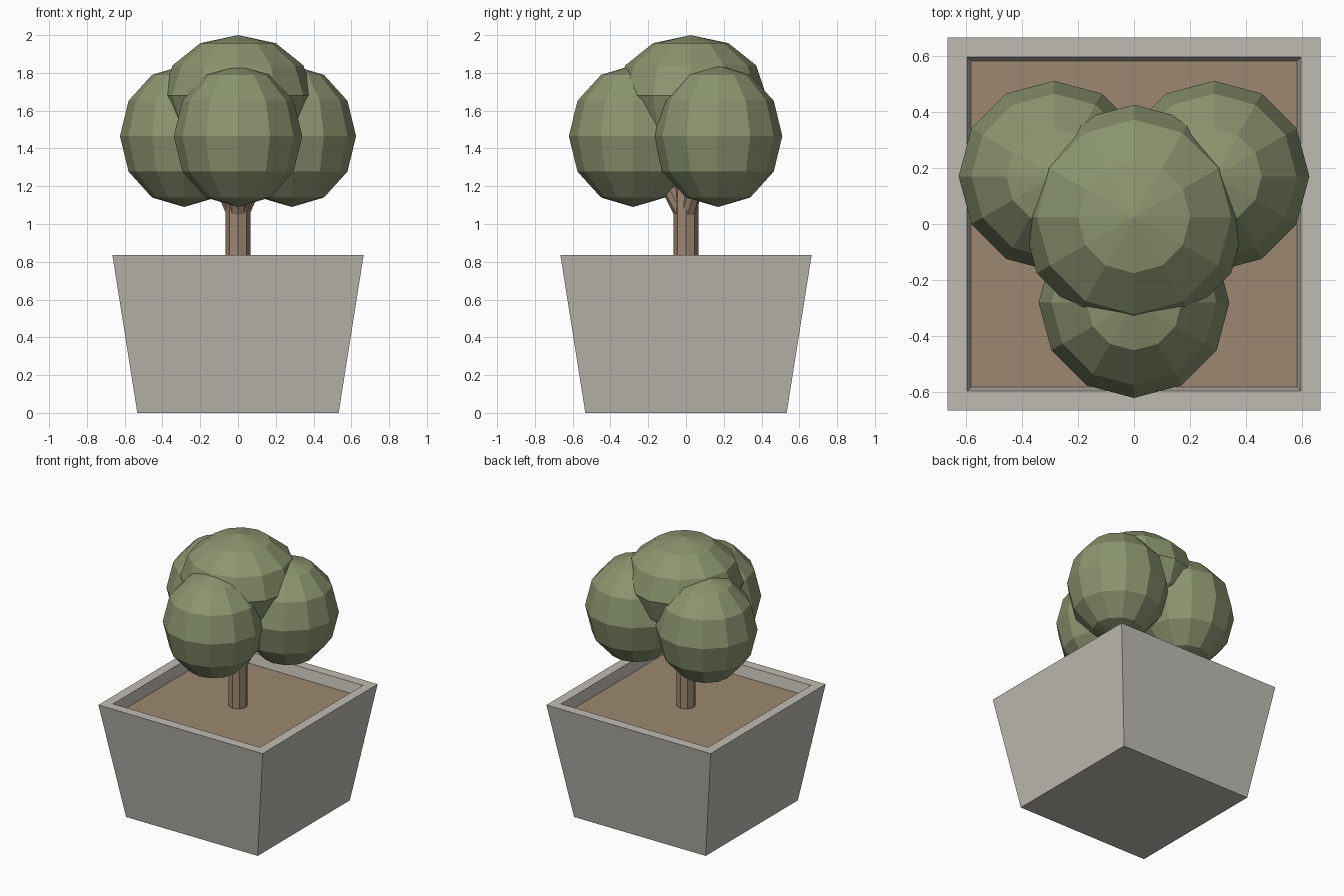
import bpy, bmesh
from math import radians, sin, cos
from mathutils import Vector

cube = bpy.data.objects.get("Cube")
if cube:
    bpy.data.objects.remove(cube, do_unlink=True)


def material(name, rgb):
    mat = bpy.data.materials.new(name)
    mat.use_nodes = True
    mat.diffuse_color = (*rgb, 1)
    mat.node_tree.nodes["Principled BSDF"].inputs["Base Color"].default_value = (*rgb, 1)
    return mat


stone = material("pale stone", (0.52, 0.50, 0.45))
brown = material("earth brown", (0.33, 0.245, 0.16))
green = material("leaf green", (0.26, 0.30, 0.16))


def finish(name, bm, mat):
    bmesh.ops.recalc_face_normals(bm, faces=bm.faces)
    mesh = bpy.data.meshes.new(name)
    bm.to_mesh(mesh)
    bm.free()
    mesh.materials.append(mat)
    obj = bpy.data.objects.new(name, mesh)
    bpy.context.collection.objects.link(obj)
    return obj


def square_loft(name, levels, mat):
    """Loft square sections given as (half width, height), capped at both ends."""
    bm = bmesh.new()
    corners = ((-1, -1), (1, -1), (1, 1), (-1, 1))
    rings = [[bm.verts.new((x * h, y * h, z)) for x, y in corners] for h, z in levels]
    for a, b in zip(rings, rings[1:]):
        for i in range(4):
            j = (i + 1) % 4
            bm.faces.new((a[i], a[j], b[j], b[i]))
    bm.faces.new(rings[0])
    bm.faces.new(rings[-1])
    return finish(name, bm, mat)


def limb(name, start, end, r1, r2):
    """Eight-sided tapered limb between two points."""
    start, end = Vector(start), Vector(end)
    axis = end - start
    bm = bmesh.new()
    bmesh.ops.create_cone(bm, cap_ends=True, segments=8, radius1=r1, radius2=r2,
                          depth=axis.length)
    turn = Vector((0, 0, 1)).rotation_difference(axis).to_matrix()
    bmesh.ops.rotate(bm, verts=bm.verts, matrix=turn)
    bmesh.ops.translate(bm, verts=bm.verts, vec=(start + end) / 2)
    return finish(name, bm, brown)


def foliage(name, centre, width, height):
    """Faceted leaf ball with separate horizontal and vertical radii."""
    bm = bmesh.new()
    bmesh.ops.create_uvsphere(bm, u_segments=12, v_segments=6, radius=1)
    bmesh.ops.scale(bm, verts=bm.verts, vec=(width, width, height))
    bmesh.ops.translate(bm, verts=bm.verts, vec=centre)
    return finish(name, bm, green)


# Tapered planter with a hollow rim, and the soil inside it
square_loft("planter", [(0.533, 0), (0.665, 0.835), (0.595, 0.835), (0.58, 0.755)], stone)
square_loft("soil", [(0.579, 0.74), (0.58, 0.758)], brown)

# Trunk, with a branch into each side ball
limb("trunk", (0, 0, 0.74), (0, 0, 1.45), 0.065, 0.065)
sides = {"front": -90, "back_left": 31, "back_right": 149}
for side, angle in sides.items():
    a = radians(angle)
    dx, dy = cos(a), sin(a)
    limb("branch_" + side, (0.02 * dx, 0.02 * dy, 1.06),
         (0.2 * dx, 0.2 * dy, 1.4), 0.045, 0.035)

# Three side leaf balls and the crown
foliage("foliage_front", (0, -0.28, 1.465), 0.34, 0.375)
for side, s in (("left", 1), ("right", -1)):
    foliage("foliage_back_" + side, (s * 0.285, 0.17, 1.465), 0.34, 0.375)
foliage("foliage_crown", (0, 0.025, 1.68), 0.4, 0.32)
